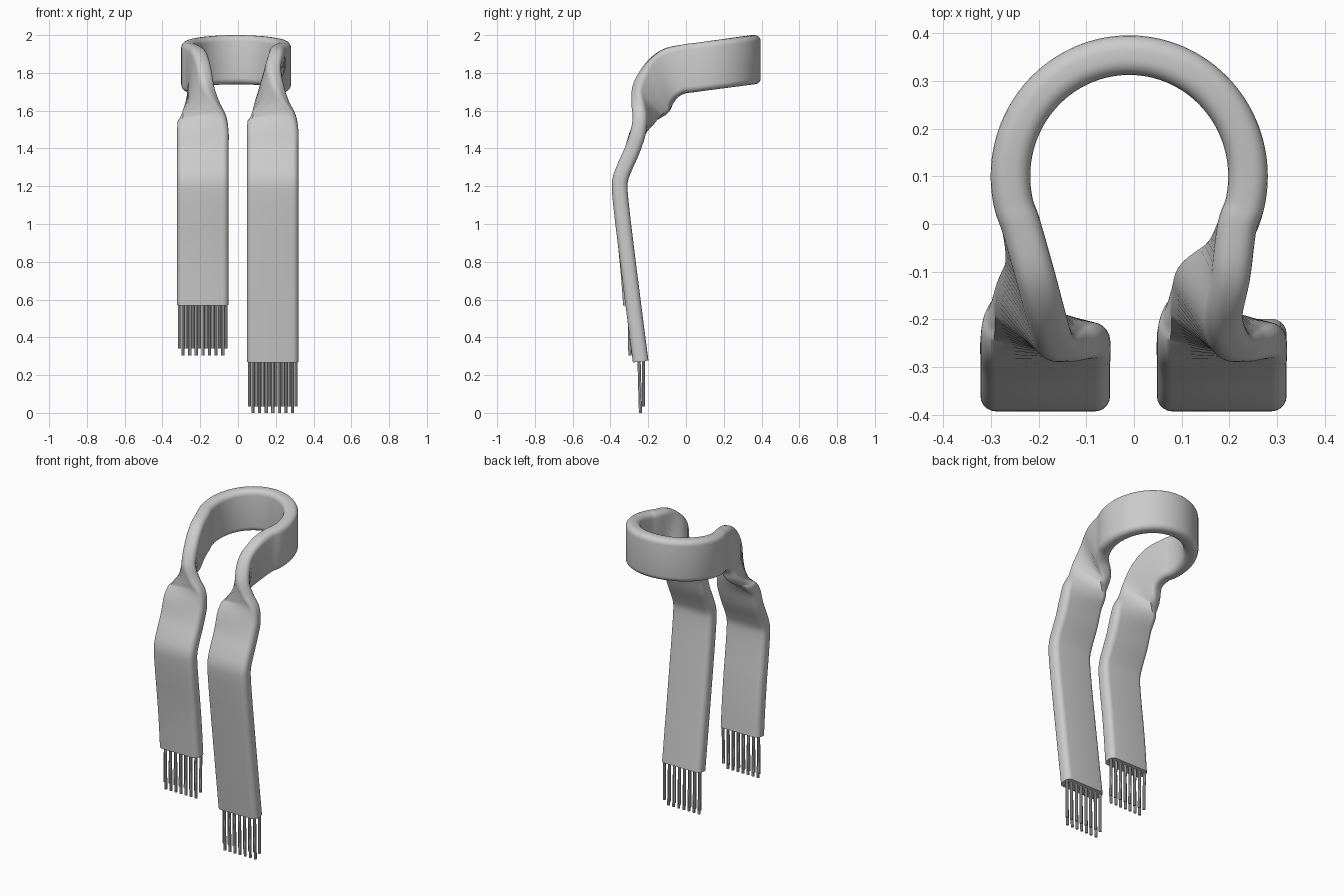
import bpy, bmesh, math
from mathutils import Vector as V

if "Cube" in bpy.data.objects:
    bpy.data.objects.remove(bpy.data.objects["Cube"])

THICK, RAD, SHIFT = 0.083, 0.032, 0.37

# Each station is a pair: upper edge point, lower edge point of the ribbon
TWIST = [((-.202, -.12, 1.925), (-.232, -.06, 1.665)),
         ((-.175, -.21, 1.85), (-.247, -.085, 1.61)),
         ((-.150, -.27, 1.74), (-.268, -.115, 1.58)),
         ((-.108, -.265, 1.65), (-.295, -.16, 1.56)),
         ((-.065, -.25, 1.575), (-.316, -.20, 1.54))]
TAIL = [(-.252, 1.49), (-.285, 1.39), (-.325, 1.30), (-.348, 1.235), (-.350, 1.17),
        (-.337, 1.04), (-.320, .90)]


def tail(end, shift):
    out = []
    for y, z in TAIL + end:
        out.append((V((-.05 + shift, y, z)), V((-.322 + shift, y, z))))
    return out


def twist(shift):
    s = V((shift, 0, 0))
    return [(V(a) + s, V(b) + s) for a, b in TWIST]


# Neck loop
loop = []
N = 20
for i in range(N + 1):
    a = math.radians(205 - 230 * i / N)
    c = V((-.01 + .249 * math.cos(a), .1 + .254 * math.sin(a), 0))
    c.z = 1.822 + .135 * c.y
    loop.append((c + V((0, 0, .13)), c - V((0, 0, .13))))

left = twist(0) + tail([(-.304, .74), (-.291, .572)], 0)
right = twist(SHIFT) + tail([(-.295, .70), (-.267, .48), (-.240, .272)], SHIFT)
right[0] = (V((.205, -.12, 1.925)), V((.185, -.05, 1.665)))
stations = left[::-1] + loop + right


def smooth(pts, sub=5):
    """Catmull-Rom through the points"""
    p = [2 * pts[0] - pts[1]] + pts + [2 * pts[-1] - pts[-2]]
    out = []
    for i in range(1, len(p) - 2):
        a, b, c, d = p[i - 1:i + 3]
        for k in range(sub):
            t = k / sub
            out.append(.5 * (2 * b + (c - a) * t + (2 * a - 5 * b + 4 * c - d) * t * t
                             + (3 * b - a - 3 * c + d) * t ** 3))
    return out + [pts[-1]]


def section(w):
    """Rounded rectangle, long side w"""
    out = []
    for q, (sx, sy) in enumerate([(1, 1), (-1, 1), (-1, -1), (1, -1)]):
        for k in range(6):
            a = math.radians(90 * q + 18 * k)
            out.append((sx * (w / 2 - RAD) + RAD * math.cos(a),
                        sy * (THICK / 2 - RAD) + RAD * math.sin(a)))
    return out


def finish(bm, name):
    bmesh.ops.recalc_face_normals(bm, faces=bm.faces)
    me = bpy.data.meshes.new(name)
    bm.to_mesh(me)
    bm.free()
    ob = bpy.data.objects.new(name, me)
    bpy.context.collection.objects.link(ob)
    bpy.ops.object.select_all(action='DESELECT')
    ob.select_set(True)
    bpy.context.view_layer.objects.active = ob
    bpy.ops.object.shade_smooth_by_angle(angle=math.radians(40))
    return ob


# Scarf ribbon swept between its two edges
ea, eb = smooth([s[0] for s in stations]), smooth([s[1] for s in stations])
mid = [(a + b) / 2 for a, b in zip(ea, eb)]
bm = bmesh.new()
rings = []
for i, c in enumerate(mid):
    tan = mid[min(i + 1, len(mid) - 1)] - mid[max(i - 1, 0)]
    wide = ea[i] - eb[i]
    u, n = wide.normalized(), tan.cross(wide).normalized()
    rings.append([bm.verts.new(c + u * x + n * y) for x, y in section(wide.length)])
for r, s in zip(rings, rings[1:]):
    for k in range(len(r)):
        j = (k + 1) % len(r)
        bm.faces.new((r[k], r[j], s[j], s[k]))
bm.faces.new(rings[0])
bm.faces.new(rings[-1])
finish(bm, "scarf_ribbon")


# Fringe strands: a long front row and a shorter back row
def strand(bm, top, bottom, r=.0085, n=8):
    ring = [[bm.verts.new(p + V((r * math.cos(2 * math.pi * k / n),
                                 r * math.sin(2 * math.pi * k / n), 0)))
             for k in range(n)] for p in (top, bottom)]
    for k in range(n):
        j = (k + 1) % n
        bm.faces.new((ring[0][k], ring[0][j], ring[1][j], ring[1][k]))
    bm.faces.new(ring[0])
    bm.faces.new(ring[1])


def fringe(name, x, y, z, y_end):
    bm = bmesh.new()
    for count, half, dy, drop in ((7, .105, -.006, .27), (8, .123, .010, .235)):
        for i in range(count):
            px = x + half * (2 * i / (count - 1) - 1)
            strand(bm, V((px, y + dy * 1.5, z + .02)), V((px, y_end + dy, z - drop)))
    finish(bm, name)


fringe("left_fringe", -.186, -.291, .575, -.291)
fringe("right_fringe", .184, -.240, .270, -.235)
